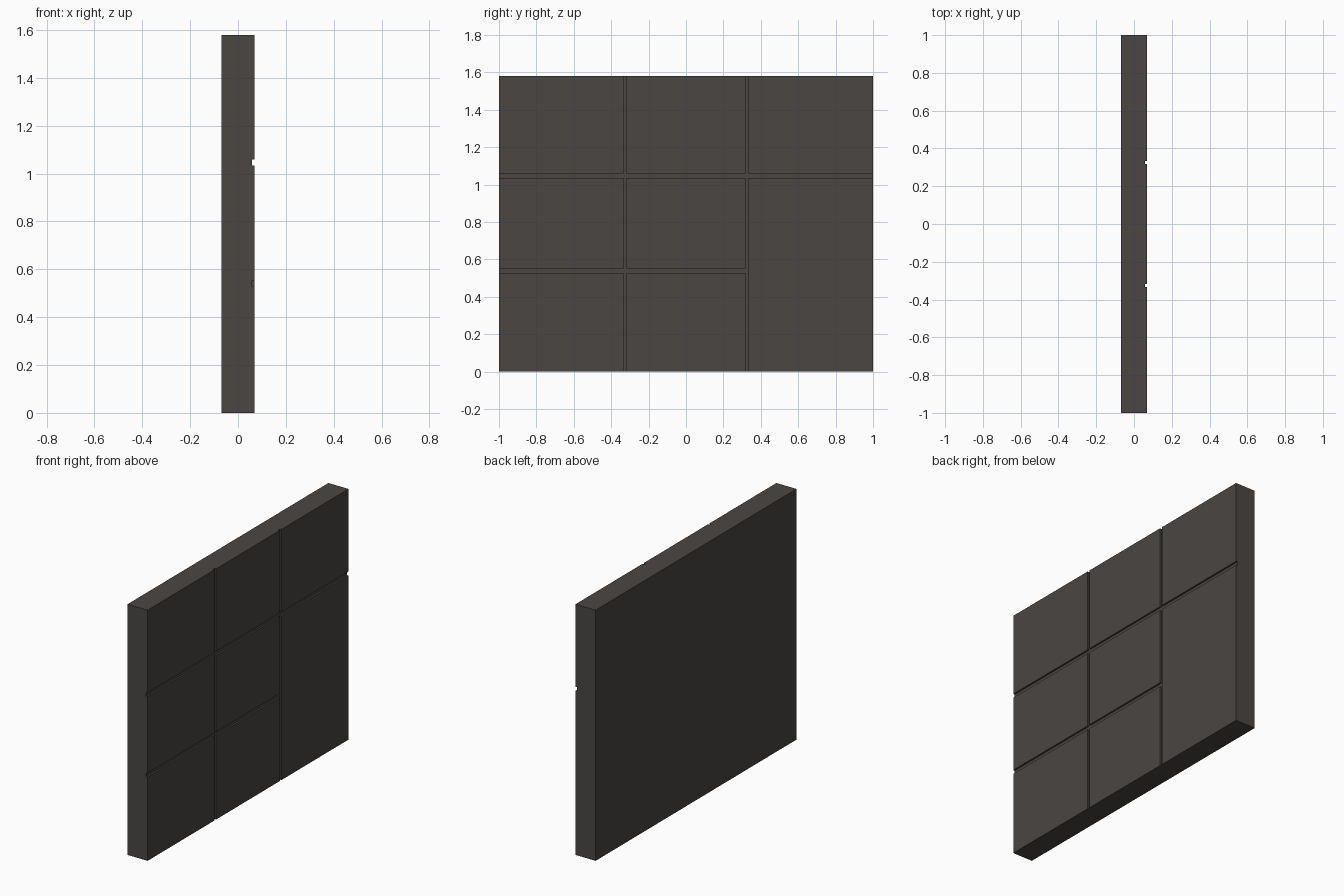
import bpy
import bmesh
from mathutils import Matrix, Vector

if "Cube" in bpy.data.objects:
    bpy.data.objects.remove(bpy.data.objects["Cube"])

T, W, H = 0.14, 2.0, 1.58      # panel thickness, width, height
DEPTH = 0.011                  # groove depth

stone = bpy.data.materials.new("dark warm grey")
stone.diffuse_color = (0.069, 0.061, 0.057, 1)
stone.use_nodes = True
stone.node_tree.nodes["Principled BSDF"].inputs["Base Color"].default_value = stone.diffuse_color


def box(name, lo, hi):
    lo, hi = Vector(lo), Vector(hi)
    bm = bmesh.new()
    m = Matrix.Translation((lo + hi) / 2) @ Matrix.Diagonal((*(hi - lo), 1))
    bmesh.ops.create_cube(bm, size=1, matrix=m)
    me = bpy.data.meshes.new(name)
    bm.to_mesh(me)
    bm.free()
    ob = bpy.data.objects.new(name, me)
    bpy.context.collection.objects.link(ob)
    me.materials.append(stone)
    return ob


# Wall slab
panel = box("wall_panel", (-T / 2, -W / 2, 0), (T / 2, W / 2, H))

# Grooves on the +x face: (y0, y1, z0, z1)
V, G = 0.008, 0.0125           # half widths of upright and level grooves
grooves = [
    (-0.325 - V, -0.325 + V, -0.1, H + 0.1),
    (0.325 - V, 0.325 + V, -0.1, H + 0.1),
    (-1.1, 1.1, 1.047 - G, 1.047 + G),
    (-1.1, 0.325, 0.54 - G, 0.54 + G),   # stops at the tall tile
]
for i, (y0, y1, z0, z1) in enumerate(grooves):
    cutter = box(f"groove_cutter_{i}", (T / 2 - DEPTH, y0, z0), (T / 2 + 0.05, y1, z1))
    cutter.hide_render = True
    cutter.hide_set(True)
    mod = panel.modifiers.new(f"groove_{i}", 'BOOLEAN')
    mod.operation = 'DIFFERENCE'
    mod.solver = 'EXACT'
    mod.object = cutter
